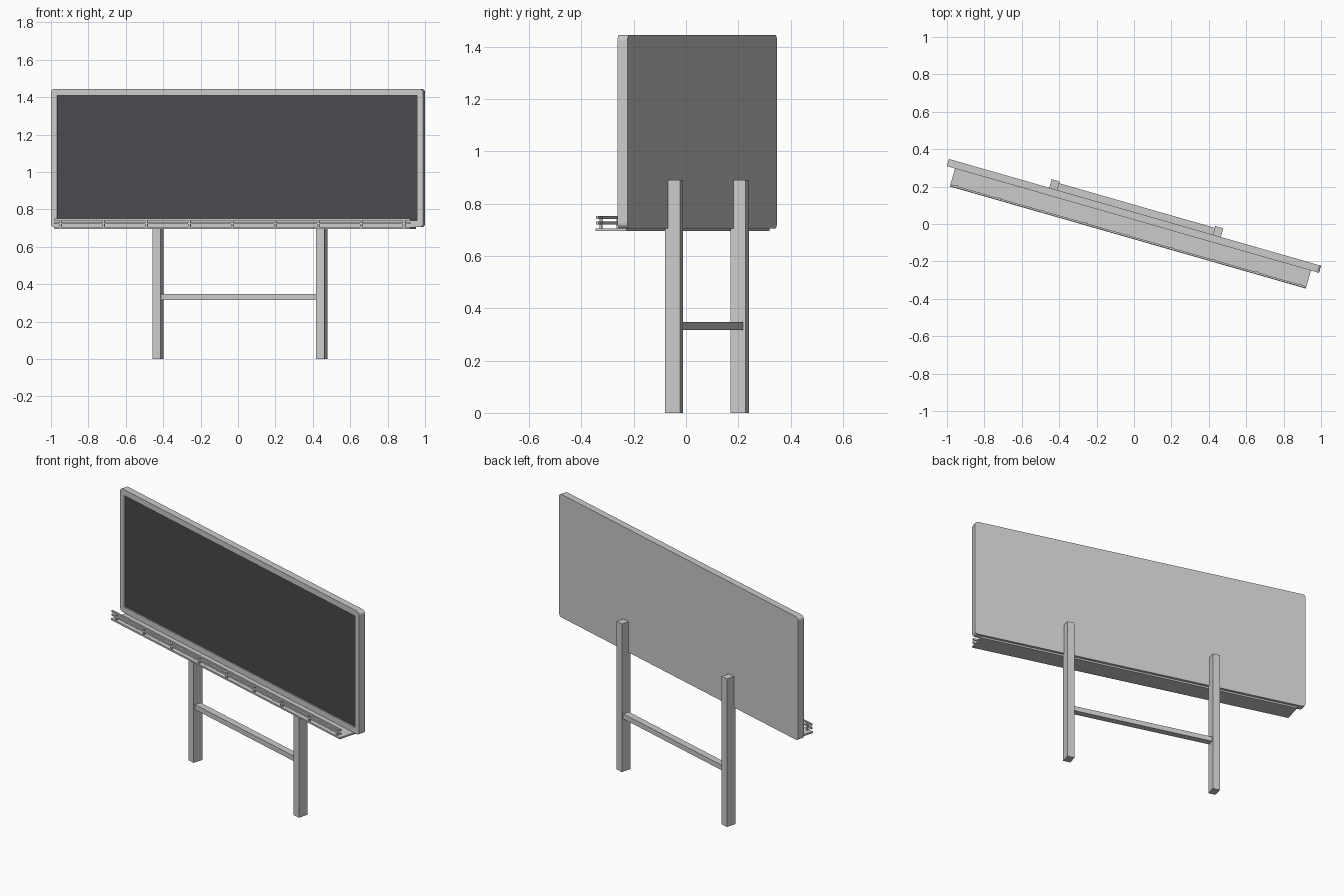
import bpy, bmesh, math
from mathutils import Matrix, Vector

if "Cube" in bpy.data.objects:
    bpy.data.objects.remove(bpy.data.objects["Cube"])

# The whole sign is turned about the vertical axis
PLACE = Matrix.Translation((0, 0.043, 0)) @ Matrix.Rotation(math.radians(-16), 4, 'Z')


def box(name, x, y, z, round_corners=0):
    """Box from (min, max) ranges in the board's own frame; optional rounded corners seen from the front."""
    bm = bmesh.new()
    bmesh.ops.create_cube(bm, size=1)
    for v in bm.verts:
        v.co = Vector([r[0] + (c + 0.5) * (r[1] - r[0]) for c, r in zip(v.co, (x, y, z))])
    if round_corners:
        edges = [e for e in bm.edges if abs(e.verts[0].co.y - e.verts[1].co.y) > 1e-4]
        bmesh.ops.bevel(bm, geom=edges, offset=round_corners, segments=4,
                        profile=0.5, affect='EDGES')
    bm.transform(PLACE)
    me = bpy.data.meshes.new(name)
    bm.to_mesh(me)
    bm.free()
    ob = bpy.data.objects.new(name, me)
    bpy.context.collection.objects.link(ob)
    return ob


# Board with a recessed front
board = box("board_frame", (-1.035, 1.035), (-0.02, 0.02), (0.705, 1.445), 0.02)
cutter = box("recess_cutter", (-1.0, 1.0), (-0.05, -0.01), (0.74, 1.41))
cutter.hide_render = True
cutter.hide_viewport = True
mod = board.modifiers.new("recess", 'BOOLEAN')
mod.operation = 'DIFFERENCE'
mod.solver = 'EXACT'
mod.object = cutter

# Dark display panel on the recess floor
panel = box("display_panel", (-1.0, 1.0), (-0.012, -0.009), (0.74, 1.41))
dark = bpy.data.materials.new("dark_panel")
dark.diffuse_color = (0.07, 0.07, 0.08, 1)
dark.use_nodes = True
dark.node_tree.nodes["Principled BSDF"].inputs["Base Color"].default_value = dark.diffuse_color
panel.data.materials.append(dark)

# Walkway under the board
box("walkway", (-0.99, 0.99), (-0.12, 0.003), (0.695, 0.705))

# Guard rail: posts and two long bars
for i in range(9):
    u = -0.955 + i * 1.91 / 8
    box("rail_post", (u - 0.006, u + 0.006), (-0.114, -0.104), (0.70, 0.75))
for z in (0.726, 0.747):
    box("guard_rail", (-0.99, 0.99), (-0.118, -0.108), (z - 0.005, z + 0.005))

# Legs and cross bar
for s in (-1, 1):
    box("leg", (s * 0.455 - 0.0225, s * 0.455 + 0.0225), (0.008, 0.068), (0, 0.89))
box("cross_bar", (-0.44, 0.44), (0.018, 0.058), (0.317, 0.347))
